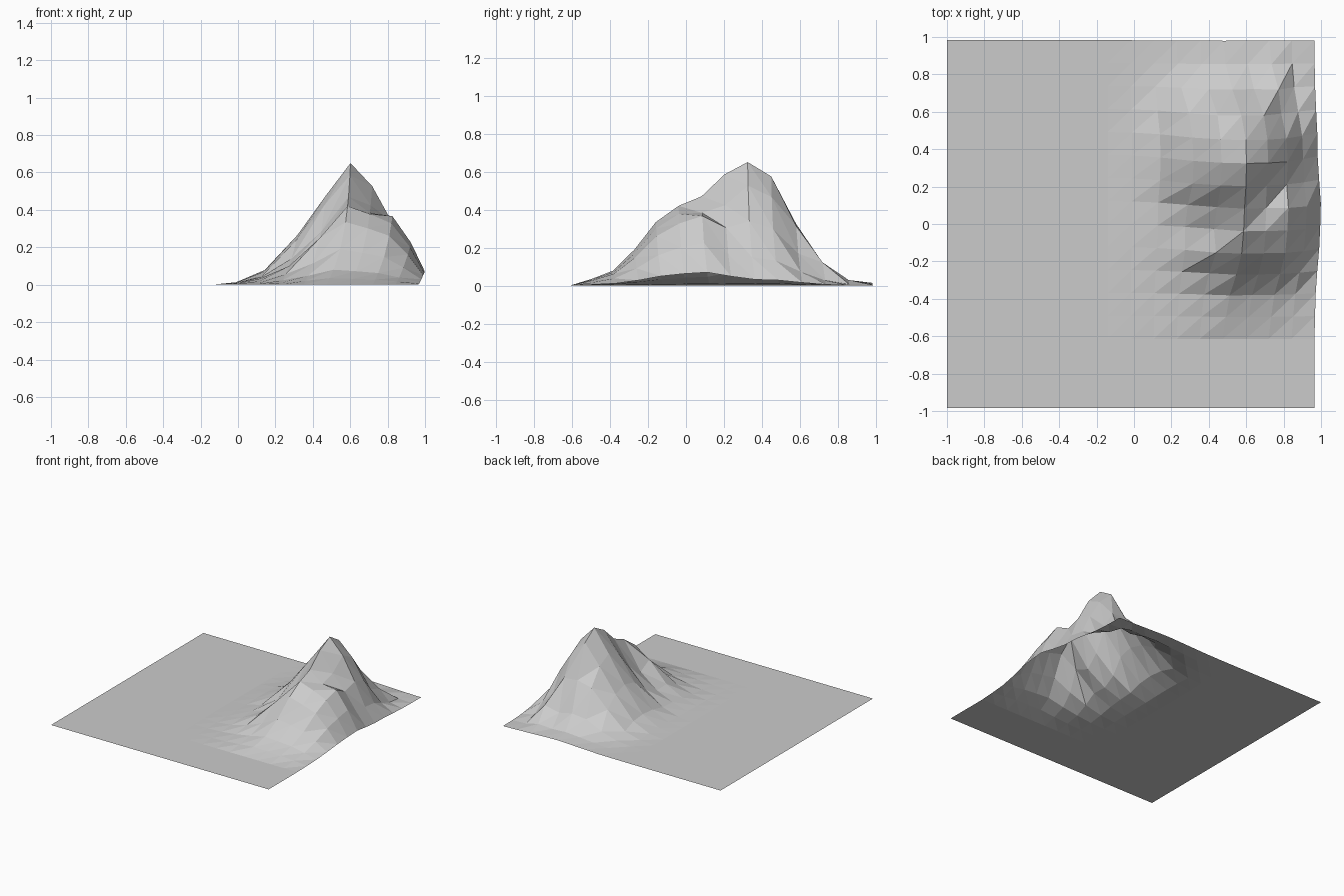
import bpy
import bmesh
import math

if "Cube" in bpy.data.objects:
    bpy.data.objects.remove(bpy.data.objects["Cube"], do_unlink=True)

CELLS = 16
SIZE = 1.965
STEP = SIZE / CELLS
FIRST_COLUMN = 8      # the hill starts at this column
FIRST_ROW = 4         # and at this row

# Crest height of each row, front to back
CREST = [0.035, 0.08, 0.19, 0.335, 0.42, 0.47, 0.585,
         0.65, 0.575, 0.325, 0.12, 0.03, 0.015]

# Cross-sections of the hill, as fractions of the crest height
SOUTH = [0.02, 0.1, 0.3, 0.6, 1, 0.9, 0.78, 0.48, 0.15]
NORTH = [0.02, 0.12, 0.41, 0.73, 1, 0.81, 0.52, 0.23, 0.05]

# Spurs and gullies: (column, row) and change of height
SPURS = {
    (11, 7): 0.05, (10, 8): -0.03, (11, 8): -0.05,
    (13, 9): -0.04, (13, 10): -0.05, (15, 10): 0.03, (16, 10): 0.02,
    (10, 13): 0.03, (11, 13): 0.06, (13, 13): 0.05,
    (11, 14): 0.02, (14, 14): 0.06, (14, 15): 0.015,
}


def height(column, row):
    c, r = column - FIRST_COLUMN, row - FIRST_ROW
    if c < 0 or r < 0:
        return 0.0
    section = NORTH if row >= 10 else SOUTH
    return CREST[r] * section[c] + SPURS.get((column, row), 0.0)


def ground_point(column, row):
    # The higher the ground, the further the hill leans to the side
    z = height(column, row)
    lean = 1 - math.exp(-z / 0.25)
    x = -1 + column * STEP + 0.138 * lean
    y = -SIZE / 2 + row * STEP - 0.048 * lean
    return x, y, z


# Ground colour
grey = bpy.data.materials.new("ground_grey")
grey.use_nodes = True
colour = (0.6, 0.6, 0.6, 1)
grey.diffuse_color = colour
grey.node_tree.nodes["Principled BSDF"].inputs["Base Color"].default_value = colour

# Terrain sheet: a grid of diagonally split squares
bm = bmesh.new()
grid = [[bm.verts.new(ground_point(c, r)) for c in range(CELLS + 1)]
        for r in range(CELLS + 1)]
for r in range(CELLS):
    for c in range(CELLS):
        a, b = grid[r][c], grid[r][c + 1]
        d, e = grid[r + 1][c], grid[r + 1][c + 1]
        bm.faces.new((a, b, e))
        bm.faces.new((a, e, d))

mesh = bpy.data.meshes.new("mountain_terrain")
bm.to_mesh(mesh)
bm.free()
mesh.materials.append(grey)
terrain = bpy.data.objects.new("mountain_terrain", mesh)
bpy.context.collection.objects.link(terrain)
